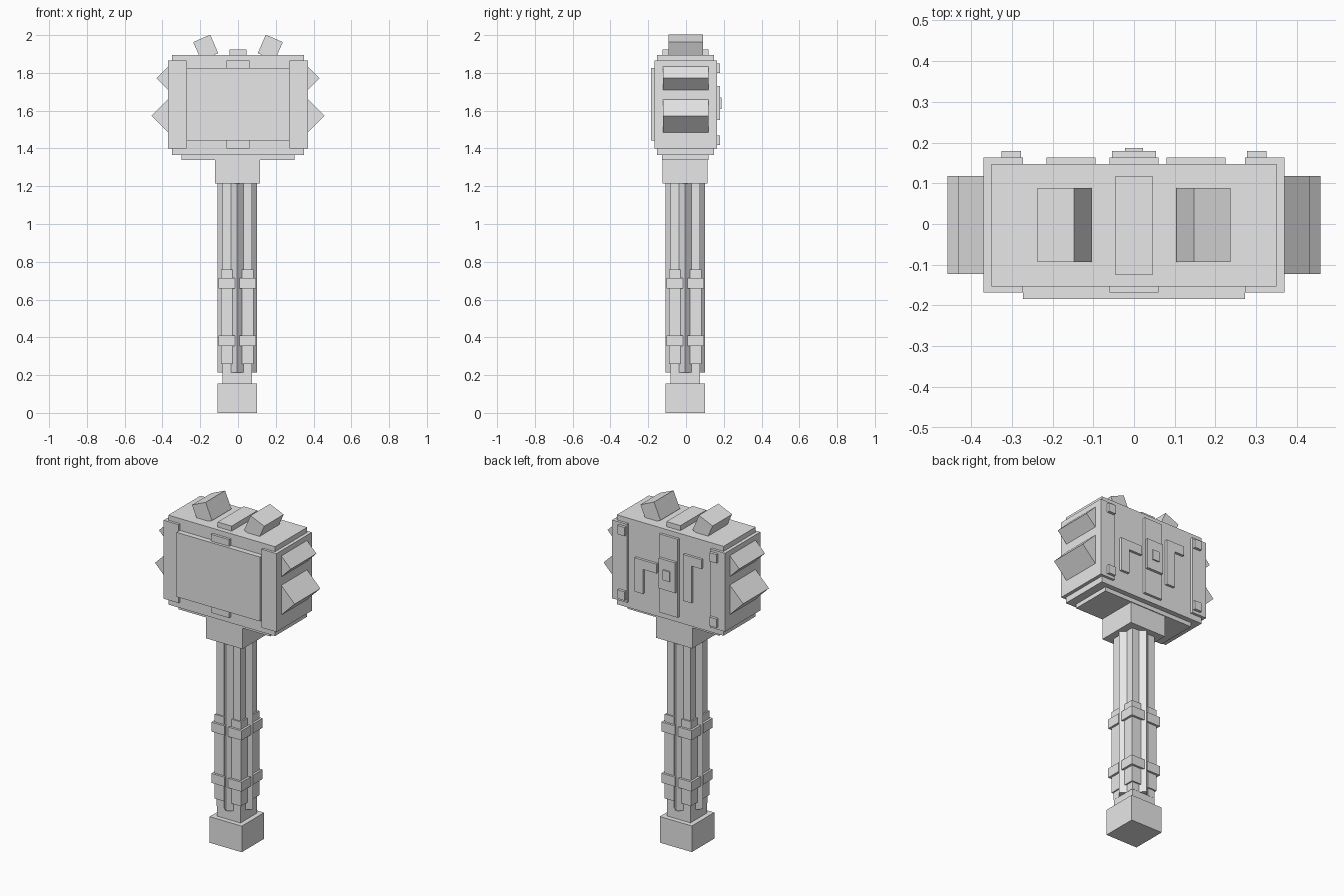
import bpy, bmesh, math
from mathutils import Matrix, Vector

old = bpy.data.objects.get("Cube")
if old:
    bpy.data.objects.remove(old, do_unlink=True)

grey = bpy.data.materials.new("plain_grey")
grey.use_nodes = True
COLOUR = (0.8, 0.8, 0.8, 1.0)
grey.diffuse_color = COLOUR
grey.node_tree.nodes["Principled BSDF"].inputs["Base Color"].default_value = COLOUR


def box(name, x, y, z, turn=0.0, axis='Y'):
    """Box from (min, max) ranges, optionally turned about its own centre."""
    size = Vector((x[1] - x[0], y[1] - y[0], z[1] - z[0]))
    centre = Vector((sum(x) / 2, sum(y) / 2, sum(z) / 2))
    bm = bmesh.new()
    bmesh.ops.create_cube(bm, size=1.0, matrix=Matrix.Rotation(math.radians(turn), 4, axis)
                          @ Matrix.Diagonal((*size, 1.0)))
    mesh = bpy.data.meshes.new(name)
    bm.to_mesh(mesh)
    bm.free()
    mesh.materials.append(grey)
    obj = bpy.data.objects.new(name, mesh)
    obj.location = centre
    bpy.context.collection.objects.link(obj)
    return obj


def around(c, half):
    return (c - half, c + half)


def span(s, a, b):
    """Range a..b, mirrored to the negative side when s is -1."""
    return (a, b) if s > 0 else (-b, -a)


SIDES = ((1, "left"), (-1, "right"))
C = -0.004  # handle axis offset

# Handle: pommel, neck, diamond core and collar
box("pommel", around(C, 0.105), around(C, 0.105), (0, 0.155))
box("neck", around(C, 0.077), around(C, 0.077), (0.155, 0.215))
half_side = 0.105 / math.sqrt(2)
box("handle_core", around(C, half_side), around(C, half_side), (0.215, 1.215), 45, 'Z')
box("collar", around(-0.002, 0.119), around(-0.006, 0.119), (1.215, 1.34))

# Four corner posts, each with a grip sleeve and two bands
for sx, nx in SIDES:
    for sy, ny in SIDES:
        tag = f"{nx}_{'back' if sy > 0 else 'front'}"
        px, py = C + sx * 0.055, C + sy * 0.055
        box("post_" + tag, around(px, 0.023), around(py, 0.023), (0.215, 1.215))
        box("grip_" + tag, around(px, 0.031), around(py, 0.031), (0.26, 0.76))
        for i, z in enumerate((0.383, 0.687)):
            box(f"band_{tag}_{i + 1}", around(px, 0.044), around(py, 0.044), around(z, 0.028))

# Hammer head: body, stepped plates above and below
BODY_Y = (-0.153, 0.148)
box("head_body", (-0.29, 0.29), BODY_Y, (1.40, 1.865))
box("top_plate", (-0.35, 0.35), BODY_Y, (1.865, 1.895))
box("top_ridge", (-0.046, 0.046), (-0.125, 0.118), (1.89, 1.925))
box("lower_plate", (-0.35, 0.35), BODY_Y, (1.365, 1.40))
box("bottom_plate", (-0.30, 0.30), (-0.127, 0.118), (1.34, 1.365))

# Front face plate and its clips
box("front_plate", (-0.273, 0.273), (-0.184, -0.14), (1.443, 1.825))
for z, n in (((1.40, 1.443), "lower"), ((1.825, 1.865), "upper")):
    box(f"front_clip_{n}", (-0.06, 0.06), (-0.168, -0.14), z)

# End caps, bolts, side spikes and top spikes
for s, n in SIDES:
    box(f"end_cap_{n}", span(s, 0.273, 0.37), (-0.168, 0.163), (1.40, 1.865))
    for z, h in ((1.443, "lower"), (1.825, "upper")):
        box(f"bolt_{n}_{h}", span(s, 0.278, 0.325), (0.15, 0.179), around(z, 0.026))
    for z, r, h in ((1.572, 0.088, "lower"), (1.772, 0.062, "upper")):
        e = r / math.sqrt(2)
        box(f"side_spike_{n}_{h}", around(s * 0.37, e), (-0.123, 0.118), around(z, e), 45)
    box(f"top_spike_{n}", around(s * 0.171, 0.049), (-0.093, 0.089),
        around(1.934, 0.053), s * 23.5)

# Back centre strip with stacked bosses
box("back_strip", (-0.06, 0.06), (0.14, 0.163), (1.40, 1.865))
box("back_boss", (-0.054, 0.054), (0.15, 0.179), (1.55, 1.73))
box("back_stud", (-0.022, 0.022), (0.17, 0.187), (1.61, 1.67))

# Raised angle-shaped bars on the back: leg plus top arm
for n, leg, arm, z0, z1 in (("left", (0.168, 0.225), (0.08, 0.168), 1.48, 1.68),
                            ("right", (-0.15, -0.095), (-0.215, -0.15), 1.51, 1.785)):
    box(f"back_bar_leg_{n}", leg, (0.14, 0.163), (z0, z1))
    box(f"back_bar_arm_{n}", arm, (0.14, 0.163), (z1 - 0.055, z1))
